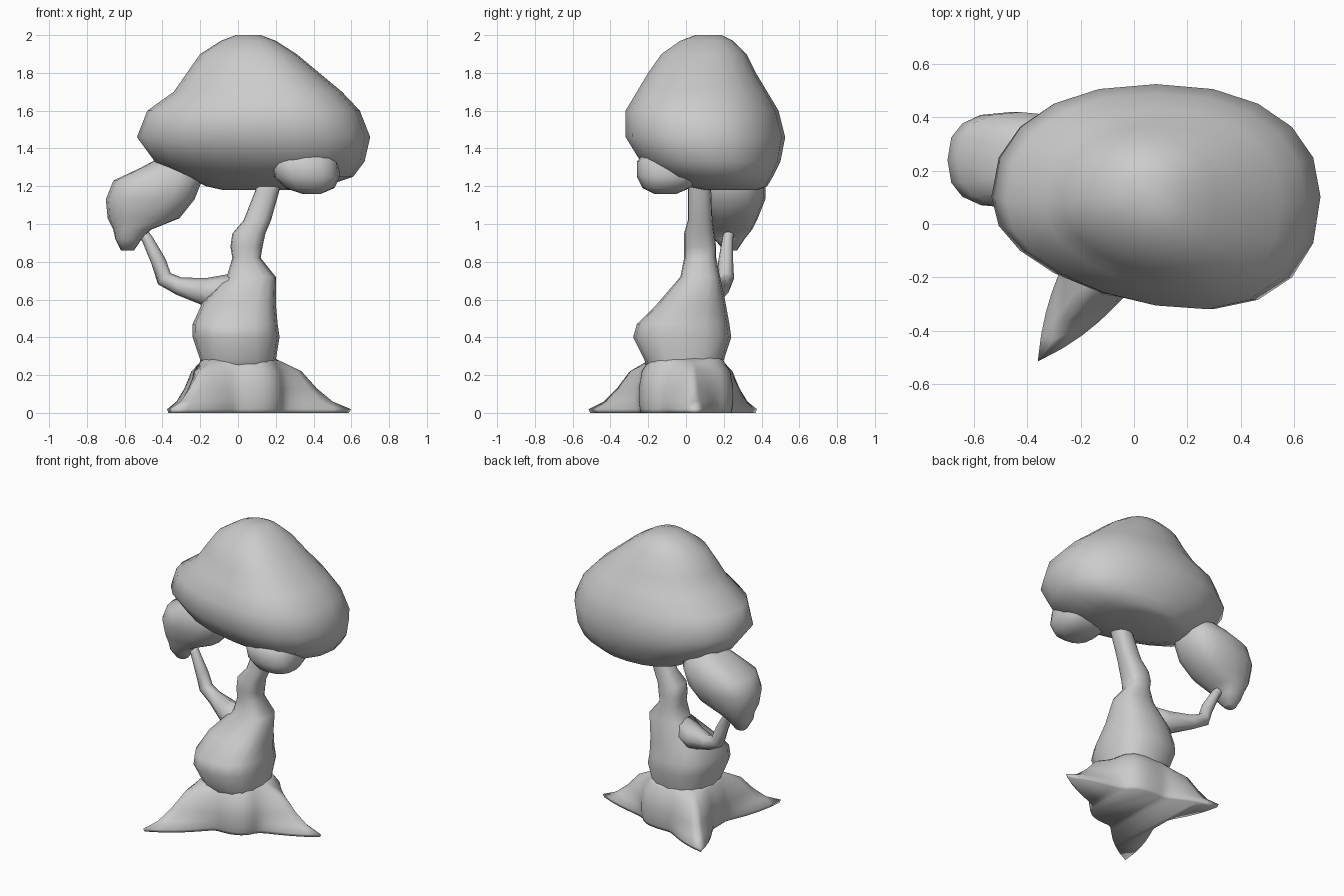
import bpy, bmesh
from math import sin, cos, radians, tau, copysign
from mathutils import Vector

cube = bpy.data.objects.get("Cube")
if cube:
    bpy.data.objects.remove(cube, do_unlink=True)

GREY = (0.6, 0.6, 0.6, 1)
mat = bpy.data.materials.new("plain grey")
mat.use_nodes = True
mat.diffuse_color = GREY
bsdf = mat.node_tree.nodes["Principled BSDF"]
bsdf.inputs["Base Color"].default_value = GREY
bsdf.inputs["Roughness"].default_value = 0.8


def loft(name, rings):
    """Skin a stack of closed point rings, cap both ends and shade smooth."""
    bm = bmesh.new()
    loops = [[bm.verts.new(p) for p in ring] for ring in rings]
    n = len(loops[0])
    for a, b in zip(loops, loops[1:]):
        for i in range(n):
            j = (i + 1) % n
            bm.faces.new((a[i], a[j], b[j], b[i]))
    bm.faces.new(loops[0])
    bm.faces.new(loops[-1])
    bmesh.ops.recalc_face_normals(bm, faces=bm.faces)
    for f in bm.faces:
        f.smooth = True
    mesh = bpy.data.meshes.new(name)
    bm.to_mesh(mesh)
    bm.free()
    mesh.materials.append(mat)
    bpy.context.collection.objects.link(bpy.data.objects.new(name, mesh))


def oval(z, x0, x1, y0, y1, n=16, egg=0.0, power=0.78):
    """Squarish ring filling the extents; egg narrows the front towards -x."""
    cx, cy, rx, ry = (x0 + x1) / 2, (y0 + y1) / 2, (x1 - x0) / 2, (y1 - y0) / 2
    ring = []
    for i in range(n):
        c, s = cos(tau * i / n), sin(tau * i / n)
        c, s = (copysign(abs(v) ** power, v) for v in (c, s))
        widen = (1 + egg * c) / (1 + egg * 0.15) if s < 0 else 1
        ring.append((cx + rx * c, cy + ry * s * widen, z))
    return ring


def tube(name, path, n=8):
    """Tapered limb through points (x, y, z, radius)."""
    pts = [Vector(p[:3]) for p in path]
    rings = []
    for i, p in enumerate(pts):
        d = pts[min(i + 1, len(pts) - 1)] - pts[max(i - 1, 0)]
        q = d.to_track_quat('Z', 'Y')
        r = path[i][3]
        rings.append([p + q @ Vector((r * cos(tau * k / n), r * sin(tau * k / n), 0))
                      for k in range(n)])
    loft(name, rings)


# Root flare: a boxy skirt drawn out into three pointed roots (angle, length)
ROOTS = [(235, 0.63), (5, 0.6), (135, 0.53)]


def root_ring(z, half, reach):
    ring = []
    for deg in range(0, 360, 5):
        t = radians(deg)
        core = half / (abs(cos(t)) ** 3 + abs(sin(t)) ** 3) ** (1 / 3)
        r = core
        for angle, length in ROOTS:
            off = abs((deg - angle + 180) % 360 - 180) / 38
            r += (length - core) * reach * max(0, 1 - off) ** 2
        ring.append((r * cos(t), r * sin(t), z))
    return ring


loft("roots", [root_ring(*r) for r in (
    (0, 0.24, 0.97), (0.02, 0.245, 1), (0.06, 0.25, 0.72),
    (0.13, 0.25, 0.48), (0.22, 0.235, 0.28), (0.265, 0.205, 0.1), (0.29, 0.19, 0))])

# Trunk: bulging lower body narrowing to a leaning upper stem
loft("trunk", [oval(*r) for r in (
    (0.2, -0.2, 0.2, -0.2, 0.19),
    (0.28, -0.2, 0.2, -0.22, 0.2),
    (0.4, -0.24, 0.22, -0.28, 0.24),
    (0.47, -0.24, 0.21, -0.26, 0.23),
    (0.58, -0.19, 0.2, -0.15, 0.21),
    (0.72, -0.06, 0.2, -0.03, 0.18),
    (0.82, -0.03, 0.12, -0.01, 0.16),
    (0.88, -0.04, 0.13, -0.01, 0.16),
    (0.95, -0.03, 0.145, -0.01, 0.15),
    (1.02, 0.03, 0.175, 0.01, 0.14),
    (1.25, 0.12, 0.24, 0.01, 0.13),
    (1.32, 0.14, 0.25, 0.01, 0.13))])

# Side branch with an elbow
tube("branch", [
    (-0.02, 0.06, 0.64, 0.1), (-0.17, 0.13, 0.64, 0.075),
    (-0.31, 0.19, 0.67, 0.048), (-0.39, 0.21, 0.71, 0.045),
    (-0.42, 0.21, 0.8, 0.04), (-0.48, 0.22, 0.92, 0.03),
    (-0.54, 0.24, 1.0, 0.028)])

# Main canopy: lopsided dome, full at the back and tapering at the front right
loft("canopy", [oval(*r, n=20, egg=0.24, power=0.9) for r in (
    (1.18, -0.08, 0.36, 0.1, 0.38),
    (1.2, -0.17, 0.46, 0.0, 0.43),
    (1.25, -0.27, 0.61, -0.12, 0.46),
    (1.33, -0.44, 0.67, -0.24, 0.5),
    (1.46, -0.535, 0.7, -0.32, 0.525),
    (1.6, -0.48, 0.645, -0.32, 0.49),
    (1.7, -0.34, 0.55, -0.26, 0.43),
    (1.8, -0.27, 0.43, -0.2, 0.37),
    (1.9, -0.2, 0.31, -0.13, 0.32),
    (1.97, -0.09, 0.2, -0.03, 0.25),
    (2.0, -0.01, 0.12, 0.05, 0.19))])

# Small leaf clump carried by the branch
loft("side_clump", [oval(*r) for r in (
    (0.86, -0.62, -0.55, 0.2, 0.27),
    (0.92, -0.65, -0.51, 0.15, 0.31),
    (0.97, -0.66, -0.46, 0.13, 0.35),
    (1.03, -0.69, -0.31, 0.1, 0.38),
    (1.13, -0.7, -0.23, 0.06, 0.42),
    (1.23, -0.66, -0.19, 0.06, 0.42),
    (1.3, -0.51, -0.21, 0.1, 0.38),
    (1.36, -0.4, -0.25, 0.15, 0.32))])

# Rounded lump under the front of the canopy
loft("canopy_lump", [oval(*r) for r in (
    (1.16, 0.34, 0.44, -0.17, -0.05),
    (1.19, 0.25, 0.51, -0.23, 0.02),
    (1.25, 0.19, 0.54, -0.26, 0.08),
    (1.33, 0.17, 0.53, -0.26, 0.08),
    (1.38, 0.22, 0.5, -0.22, 0.05))])
